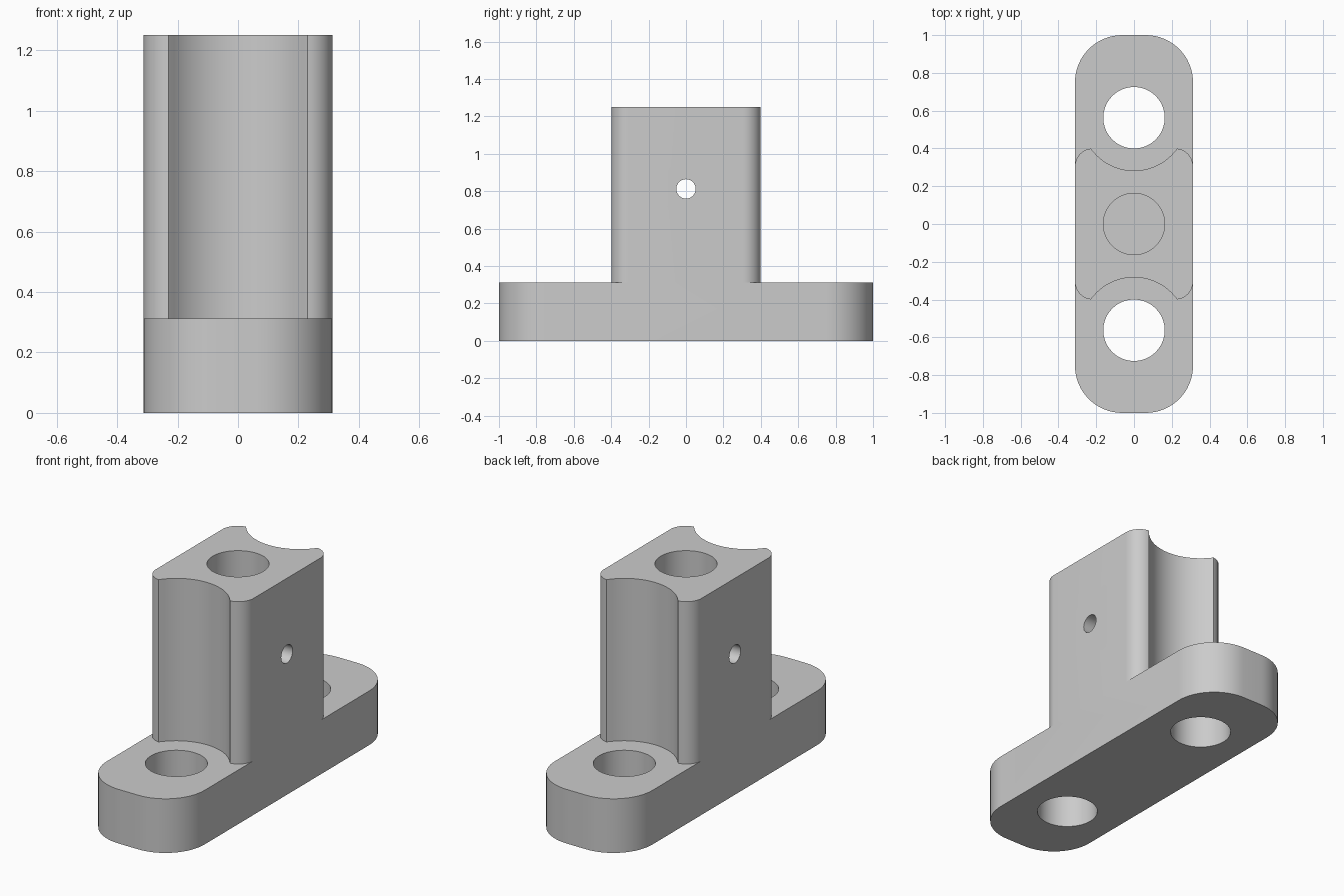
import bpy
import bmesh
from math import cos, sin, pi, atan2, sqrt

if "Cube" in bpy.data.objects:
    bpy.data.objects.remove(bpy.data.objects["Cube"])

HALF_W = 0.3125      # half width of base and column
BASE_H = 0.3125
TOP = 1.25
HOLE_Y = 0.5625      # bolt hole centres
HOLE_R = 0.1625

grey = bpy.data.materials.new("grey metal")
grey.use_nodes = True
colour = (0.6, 0.6, 0.6, 1)
grey.diffuse_color = colour
grey.node_tree.nodes["Principled BSDF"].inputs["Base Color"].default_value = colour


def arc(cx, cy, r, start, end, steps):
    return [(cx + r * cos(start + (end - start) * i / steps),
             cy + r * sin(start + (end - start) * i / steps)) for i in range(steps + 1)]


def extrude(name, outline, z0, z1):
    """Solid prism from a counter-clockwise outline."""
    bm = bmesh.new()
    face = bm.faces.new([bm.verts.new((x, y, z0)) for x, y in outline])
    made = bmesh.ops.extrude_face_region(bm, geom=[face])["geom"]
    bmesh.ops.translate(bm, vec=(0, 0, z1 - z0),
                        verts=[v for v in made if isinstance(v, bmesh.types.BMVert)])
    bmesh.ops.recalc_face_normals(bm, faces=bm.faces)
    mesh = bpy.data.meshes.new(name)
    bm.to_mesh(mesh)
    bm.free()
    mesh.materials.append(grey)
    obj = bpy.data.objects.new(name, mesh)
    bpy.context.collection.objects.link(obj)
    return obj


def combine(body, tool, operation):
    """Apply a boolean and drop the tool."""
    bpy.context.view_layer.objects.active = body
    mod = body.modifiers.new(tool.name, "BOOLEAN")
    mod.operation, mod.solver, mod.object = operation, "EXACT", tool
    bpy.ops.object.modifier_apply(modifier=mod.name)
    bpy.data.objects.remove(tool)


def circle(cx, cy, r, steps=64):
    return arc(cx, cy, r, 0, 2 * pi, steps)[:-1]


# Base: long plate with rounded corners
R = 0.25
base = []
for k, (sx, sy) in enumerate([(1, 1), (-1, 1), (-1, -1), (1, -1)]):
    base += arc(sx * (HALF_W - R), sy * (1 - R), R, k * pi / 2, (k + 1) * pi / 2, 16)
bracket = extrude("bracket", base, 0, BASE_H)

# Column: rounded corners, front and back scooped out around the bolt holes
SCOOP_R, CORNER_R, TIP_X = 0.28, 0.095, 0.23
cx, cy = HALF_W - CORNER_R, 0.4 - CORNER_R
tip_y = HOLE_Y - sqrt(SCOOP_R ** 2 - TIP_X ** 2)
corner_end = atan2(tip_y - cy, TIP_X - cx)
a = atan2(tip_y - HOLE_Y, TIP_X)
corner = arc(cx, cy, CORNER_R, 0, corner_end, 12)
scoop = arc(0, HOLE_Y, SCOOP_R, a, -pi - a, 32)[1:-1]
half = corner + scoop + [(-x, y) for x, y in reversed(corner)]
column = extrude("column", half + [(-x, -y) for x, y in half], BASE_H / 2, TOP)
combine(bracket, column, "UNION")

# Bolt holes through the base, blind bore down the column
for y in (HOLE_Y, -HOLE_Y):
    combine(bracket, extrude("bolt_hole", circle(0, y, HOLE_R), -0.1, BASE_H + 0.1), "DIFFERENCE")
combine(bracket, extrude("bore", circle(0, 0, HOLE_R), BASE_H, TOP + 0.1), "DIFFERENCE")

# Cross pin hole
pin = extrude("pin_hole", circle(0, 0, 0.052, 32), -0.5, 0.5)
pin.rotation_euler = (0, pi / 2, 0)
pin.location.z = 0.8125
bpy.context.view_layer.update()
combine(bracket, pin, "DIFFERENCE")

# Merge coplanar faces and shade
bm = bmesh.new()
bm.from_mesh(bracket.data)
bmesh.ops.remove_doubles(bm, verts=bm.verts, dist=0.0001)
bmesh.ops.dissolve_limit(bm, angle_limit=0.005, verts=bm.verts, edges=bm.edges)
bm.to_mesh(bracket.data)
bm.free()
bpy.ops.object.select_all(action="DESELECT")
bracket.select_set(True)
bpy.context.view_layer.objects.active = bracket
bpy.ops.object.shade_smooth_by_angle(angle=pi / 6)
